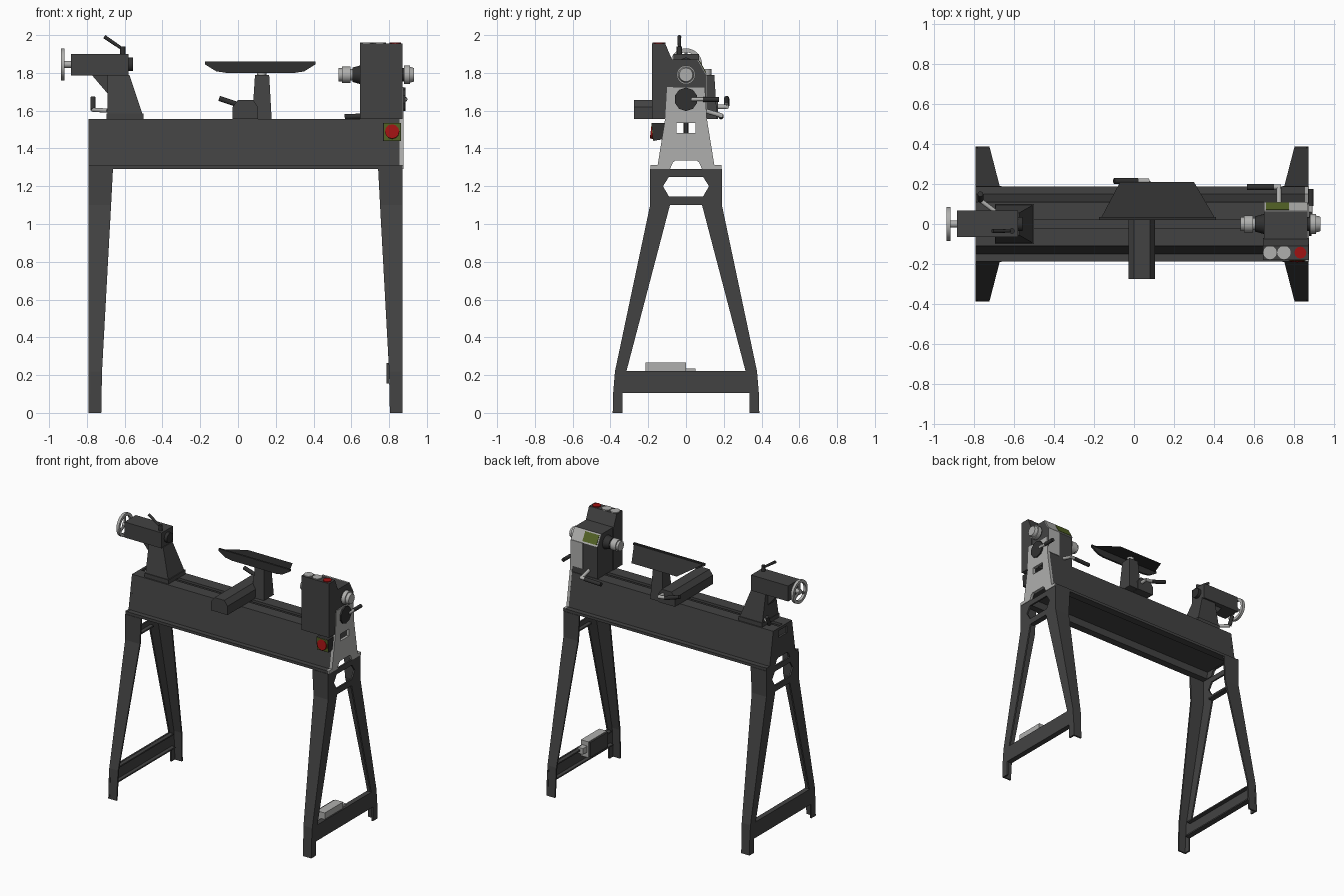
import bpy, bmesh, math
from mathutils import Matrix, Vector

if "Cube" in bpy.data.objects:
    bpy.data.objects.remove(bpy.data.objects["Cube"])

def material(name, rgb):
    m = bpy.data.materials.new(name)
    m.diffuse_color = (*rgb, 1)
    m.use_nodes = True
    m.node_tree.nodes["Principled BSDF"].inputs["Base Color"].default_value = m.diffuse_color
    return m

DARK = material("dark grey paint", (0.055, 0.055, 0.055))
BLACK = material("black plastic", (0.03, 0.03, 0.03))
LIGHT = material("light grey metal", (0.43, 0.43, 0.42))
RED = material("red button", (0.35, 0.006, 0.006))
GREEN = material("olive green panel", (0.09, 0.13, 0.02))

# columns: where profile u, profile v and the extrusion go
AXES = {'X': ((0, 1, 0), (0, 0, 1), (1, 0, 0)),
        'Y': ((1, 0, 0), (0, 0, 1), (0, -1, 0)),
        'Z': ((1, 0, 0), (0, 1, 0), (0, 0, 1))}

def finish(name, bm, mat, smooth=False):
    bmesh.ops.remove_doubles(bm, verts=bm.verts, dist=1e-5)
    bmesh.ops.recalc_face_normals(bm, faces=bm.faces)
    me = bpy.data.meshes.new(name)
    bm.to_mesh(me)
    bm.free()
    me.materials.clear()
    me.materials.append(mat)
    ob = bpy.data.objects.new(name, me)
    bpy.context.collection.objects.link(ob)
    if smooth:
        bpy.ops.object.select_all(action='DESELECT')
        ob.select_set(True)
        bpy.context.view_layer.objects.active = ob
        bpy.ops.object.shade_smooth_by_angle(angle=math.radians(35))
    return ob

def prism(name, loops, axis, a, b, mat, smooth=False):
    """Extrude a profile (first loop outline, others holes) from a to b along an axis."""
    cu = bpy.data.curves.new(name, 'CURVE')
    cu.dimensions, cu.fill_mode, cu.extrude = '2D', 'BOTH', abs(b - a) / 2
    for pts in loops:
        sp = cu.splines.new('POLY')
        sp.points.add(len(pts) - 1)
        for p, (u, v) in zip(sp.points, pts):
            p.co = (u, v, 0, 1)
        sp.use_cyclic_u = True
    tmp = bpy.data.objects.new("tmp", cu)
    bpy.context.collection.objects.link(tmp)
    dg = bpy.context.evaluated_depsgraph_get()
    me = bpy.data.meshes.new_from_object(tmp.evaluated_get(dg))
    bm = bmesh.new()
    bm.from_mesh(me)
    bpy.data.objects.remove(tmp)
    bpy.data.meshes.remove(me)
    for f in bm.faces:
        f.smooth, f.material_index = False, 0
    mtx = Matrix(AXES[axis]).transposed().to_4x4()
    off = (a + b) / 2
    mtx.translation = {'X': (off, 0, 0), 'Y': (0, off, 0), 'Z': (0, 0, off)}[axis]
    bm.transform(mtx)
    return finish(name, bm, mat, smooth)

def frustum(name, r0, z0, r1, z1, mat):
    """Solid between two rectangles (x0, x1, y0, y1)."""
    bm = bmesh.new()
    for (x0, x1, y0, y1), z in ((r0, z0), (r1, z1)):
        for x, y in ((x0, y0), (x1, y0), (x1, y1), (x0, y1)):
            bm.verts.new((x, y, z))
    bmesh.ops.convex_hull(bm, input=bm.verts)
    bmesh.ops.dissolve_limit(bm, angle_limit=0.01, verts=bm.verts, edges=bm.edges)
    return finish(name, bm, mat)

def box(name, x0, x1, y0, y1, z0, z1, mat):
    return frustum(name, (x0, x1, y0, y1), z0, (x0, x1, y0, y1), z1, mat)

def rod(name, p, q, r, mat, r2=None, n=20):
    p, q = Vector(p), Vector(q)
    bm = bmesh.new()
    bmesh.ops.create_cone(bm, cap_ends=True, segments=n, radius1=r,
                          radius2=r if r2 is None else r2, depth=(q - p).length)
    bm.transform(Matrix.Translation((p + q) / 2) @
                 (q - p).to_track_quat('Z', 'Y').to_matrix().to_4x4())
    return finish(name, bm, mat, True)

def circle(u, v, r, n=28):
    return [(u + r * math.cos(2 * math.pi * i / n), v + r * math.sin(2 * math.pi * i / n))
            for i in range(n)]

def sym(pts):
    """Close a half profile by mirroring it in u."""
    return pts + [(-u, v) for u, v in reversed(pts)]

# Leg frames: pierced outer plate with folded flanges
outline = sym([(.335, .105), (.335, 0), (.388, 0), (.386, .1), (.376, .22), (.19, 1.1), (.19, 1.29)])
gap = sym([(.315, .222), (.085, 1.1)])
hexagon = sym([(.09, 1.145), (.122, 1.2), (.09, 1.25)])
for s, side in ((-1, "left"), (1, "right")):
    X = .04 + s * .832
    prism(side + "_leg_frame", [outline, gap, hexagon], 'X', X, X - s * .012, DARK)
    for t, end in ((-1, "front"), (1, "back")):
        bm = bmesh.new()
        rows = [[bm.verts.new((X, t * y, z)), bm.verts.new((X - s * w, t * y, z))]
                for y, z, w in ((.388, 0, .068), (.376, .22, .072), (.19, 1.1, .12), (.19, 1.29, .13))]
        for a, b in zip(rows, rows[1:]):
            bm.faces.new((a[0], a[1], b[1], b[0]))
        bmesh.ops.recalc_face_normals(bm, faces=bm.faces)
        if bm.faces[:][0].normal.y * t < 0:
            bmesh.ops.reverse_faces(bm, faces=bm.faces)
        bmesh.ops.solidify(bm, geom=bm.faces[:], thickness=.012)
        finish(f"{side}_{end}_leg_flange", bm, DARK)
    for z, h in ((.105, .34), (.21, .32), (1.1, .09)):
        lo, hi = sorted((X, X - s * .04))
        box(side + "_crossbar_lip", lo, hi, -h, h, z, z + .01, DARK)

# Bed: two slanted side walls with ways, and a floor under the slot
for s, side in ((-1, "front"), (1, "back")):
    prof = [(.187, 1.29), (.187, 1.31), (.15, 1.31), (.11, 1.555), (.022, 1.555),
            (.022, 1.537), (.09, 1.537), (.132, 1.305), (.132, 1.29)]
    prism(side + "_bed_rail", [[(s * u, v) for u, v in prof]], 'X', -.79, .87, DARK)
box("bed_floor", -.78, .86, -.13, .13, 1.34, 1.35, DARK)

# Bed end plates with window and foot arch
arch = [(.085, 1.29), (.07, 1.325), (.055, 1.337)]
foot = [(.187, 1.29), (.187, 1.312), (.15, 1.312)]
window = sym([(.05, 1.483), (.05, 1.535)])
prism("light_end_plate", [sym(arch[::-1] + foot + [(.11, 1.56), (.1, 1.725)]), window],
      'X', .856, .876, LIGHT)
prism("left_end_plate", [sym(arch[::-1] + foot + [(.11, 1.555)]), window], 'X', -.792, -.775, DARK)

# Headstock body with sloped back panel
prism("headstock_body", [[(-.08, 1.555), (.105, 1.555), (.105, 1.79), (.06, 1.87), (-.08, 1.87)]],
      'X', .65, .868, DARK)
prism("control_housing", [[(-.18, 1.555), (-.18, 1.955), (-.11, 1.955), (-.07, 1.86), (-.07, 1.555)]],
      'X', .645, .872, DARK)
slope = lambda a, b, d: [(.105 - .045 * f + .87 * e, 1.79 + .08 * f + .49 * e)
                         for f, e in ((a, 0), (b, 0), (b, d), (a, d))]
prism("sloped_panel", [slope(0, 1, .005)], 'X', .65, .868, LIGHT)
prism("green_display", [slope(.12, .88, .008)], 'X', .66, .775, GREEN)
box("back_cover", .77, .868, .1, .11, 1.6, 1.79, LIGHT)
for x, r, m, n in ((.68, .034, LIGHT, "speed_knob"), (.75, .034, LIGHT, "direction_knob"),
                   (.832, .03, RED, "top_stop_button")):
    rod(n, (x, -.143, 1.95), (x, -.143, 1.961), r, m, n=12)

# Spindle and hand wheel of the headstock
Z = 1.79
rod("spindle_collar", (.65, 0, Z), (.605, 0, Z), .05, BLACK, .038)
rod("spindle_neck", (.61, 0, Z), (.58, 0, Z), .03, LIGHT)
rod("spindle_chuck", (.595, 0, Z), (.55, 0, Z), .043, LIGHT)
rod("spindle_nose", (.555, 0, Z), (.533, 0, Z), .035, LIGHT)
rod("outboard_boss", (.865, 0, Z), (.885, 0, Z), .035, BLACK)
rod("outboard_wheel", (.88, 0, Z), (.91, 0, Z), .05, LIGHT)
rod("outboard_wheel_cap", (.91, 0, Z), (.932, 0, Z), .042, LIGHT, .036)

# Belt tension disc and handle on the right end
rod("tension_disc", (.87, 0, 1.66), (.887, 0, 1.66), .062, BLACK, n=10)
rod("tension_arm", (.884, .03, 1.66), (.884, .1, 1.66), .01, LIGHT)
rod("tension_handle", (.884, .09, 1.66), (.884, .175, 1.66), .013, BLACK)

# Emergency stop box on the bed front
prism("stop_box", [[(-.18, 1.535), (-.172, 1.44), (-.115, 1.45), (-.105, 1.535)]], 'X', .768, .864, BLACK)
prism("stop_plate", [[(-.183, 1.534), (-.175, 1.443), (-.17, 1.443), (-.178, 1.534)]],
      'X', .772, .86, GREEN)
rod("stop_button", (.816, -.17, 1.488), (.816, -.187, 1.49), .038, RED, n=12)

# Headstock lock lever
rod("head_lever_rod", (.725, .1, 1.6), (.725, .185, 1.575), .012, LIGHT)
rod("head_lever_arm", (.735, .185, 1.575), (.68, .185, 1.572), .012, LIGHT)
rod("head_lever_handle", (.7, .185, 1.572), (.565, .185, 1.568), .014, BLACK)

# Banjo arm with chamfered top, post and lever
prism("banjo_arm", [[(-.028, 1.555), (.106, 1.555), (.106, 1.62), (.08, 1.657), (0, 1.657), (-.028, 1.62)]],
      'Y', -.275, .17, DARK)
frustum("banjo_post", (.075, .178, .05, .165), 1.557, (.09, .165, .07, .15), 1.79, DARK)
rod("rest_stem", (.125, .11, 1.78), (.125, .11, 1.82), .025, LIGHT)
rod("banjo_lever_rod", (.07, .165, 1.62), (.07, .215, 1.62), .012, LIGHT)
rod("banjo_lever_arm", (.075, .215, 1.62), (0, .215, 1.63), .012, LIGHT)
rod("banjo_lever_handle", (.02, .215, 1.625), (-.1, .215, 1.665), .014, BLACK)

# Tool rest: sloped trapezoid plate with an upright front edge
bm = bmesh.new()
quad = [bm.verts.new(c) for c in ((-.165, .03, 1.852), (.405, .03, 1.852), (.3, .21, 1.806), (-.07, .21, 1.806))]
bm.faces.new(quad)
bmesh.ops.solidify(bm, geom=bm.faces[:], thickness=.014)
finish("tool_rest_plate", bm, BLACK)
prism("tool_rest_front", [[(-.175, 1.86), (.41, 1.86), (.41, 1.845), (.35, 1.808), (.3, 1.8), (-.06, 1.8),
                           (-.115, 1.808), (-.175, 1.845)]], 'Y', .02, .034, BLACK)

# Tailstock column, head and brace
box("tailstock_foot", -.695, -.5, -.1, .1, 1.555, 1.585, DARK)
frustum("tailstock_column", (-.692, -.505, -.095, .095), 1.58, (-.692, -.575, -.055, .055), 1.79, DARK)
prism("tailstock_brace", [[(-.775, 1.79), (-.69, 1.79), (-.69, 1.69)]], 'Y', -.03, .03, DARK)
box("tailstock_head", -.885, -.58, -.065, .068, 1.785, 1.9, DARK)
Z = 1.845
rod("tail_quill", (-.59, 0, Z), (-.557, 0, Z), .036, BLACK)
rod("tail_shaft", (-.88, 0, Z), (-.938, 0, Z), .018, LIGHT)
prism("tail_wheel_rim", [circle(0, Z, .085), circle(0, Z, .064)], 'X', -.938, -.918, LIGHT, True)
for i in range(3):
    a = math.pi / 2 + i * 2 * math.pi / 3
    rod("tail_wheel_spoke", (-.928, 0, Z), (-.928, .07 * math.cos(a), Z + .07 * math.sin(a)), .009, LIGHT, n=10)

# Tailstock quill lock and base lever
rod("quill_lock_post", (-.61, -.035, 1.895), (-.61, -.035, 1.94), .014, BLACK)
rod("quill_lock_handle", (-.605, -.035, 1.922), (-.708, -.035, 1.992), .008, BLACK, .01)
rod("tail_lever_pivot", (-.69, .06, 1.6), (-.77, .12, 1.605), .011, LIGHT)
rod("tail_lever_handle", (-.768, .12, 1.605), (-.768, .15, 1.67), .014, BLACK)

# Clamp bolts hanging in the bed slot
for x, n in ((-.6, "tailstock"), (.04, "banjo")):
    rod(n + "_clamp_bolt", (x, 0, 1.42), (x, 0, 1.56), .012, BLACK)

# Power box inside the right leg crossbar
box("power_box", .8, .862, -.215, 0, .15, .268, LIGHT)
box("power_box_back", .787, .802, -.21, -.005, .155, .265, DARK)
box("power_box_plug", .81, .85, -.01, .05, .19, .235, LIGHT)
